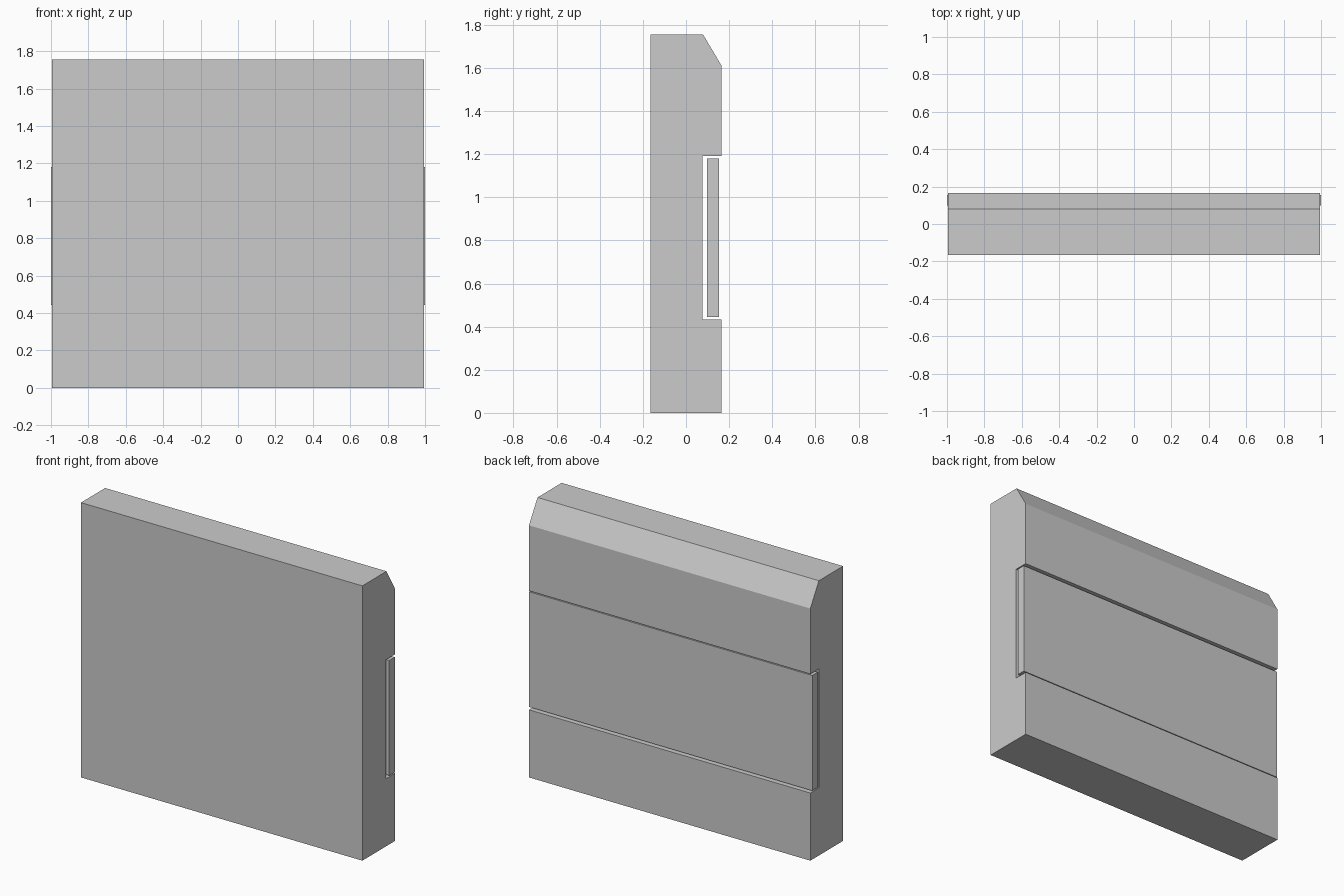
import bpy, bmesh
from mathutils import Vector

if "Cube" in bpy.data.objects:
    bpy.data.objects.remove(bpy.data.objects["Cube"])


def extrude_profile(name, points, half_width):
    """Extrude a (y, z) side profile symmetrically along x."""
    bm = bmesh.new()
    face = bm.faces.new([bm.verts.new((-half_width, y, z)) for y, z in points])
    result = bmesh.ops.extrude_face_region(bm, geom=[face])
    verts = [g for g in result["geom"] if isinstance(g, bmesh.types.BMVert)]
    bmesh.ops.translate(bm, verts=verts, vec=Vector((2 * half_width, 0, 0)))
    bmesh.ops.recalc_face_normals(bm, faces=bm.faces)
    mesh = bpy.data.meshes.new(name)
    bm.to_mesh(mesh)
    bm.free()
    obj = bpy.data.objects.new(name, mesh)
    bpy.context.collection.objects.link(obj)
    return obj


# Wall slab with a chamfered top back edge and a horizontal channel in the back
extrude_profile("wall_slab", [
    (-0.165, 0), (0.165, 0), (0.165, 0.432), (0.076, 0.432),
    (0.076, 1.192), (0.165, 1.192), (0.165, 1.61), (0.079, 1.755),
    (-0.165, 1.755)], 0.994)

# Inset strip floating in the channel, slightly wider than the slab
extrude_profile("inset_panel", [
    (0.098, 0.444), (0.154, 0.444), (0.154, 1.18), (0.098, 1.18)], 1.0)
